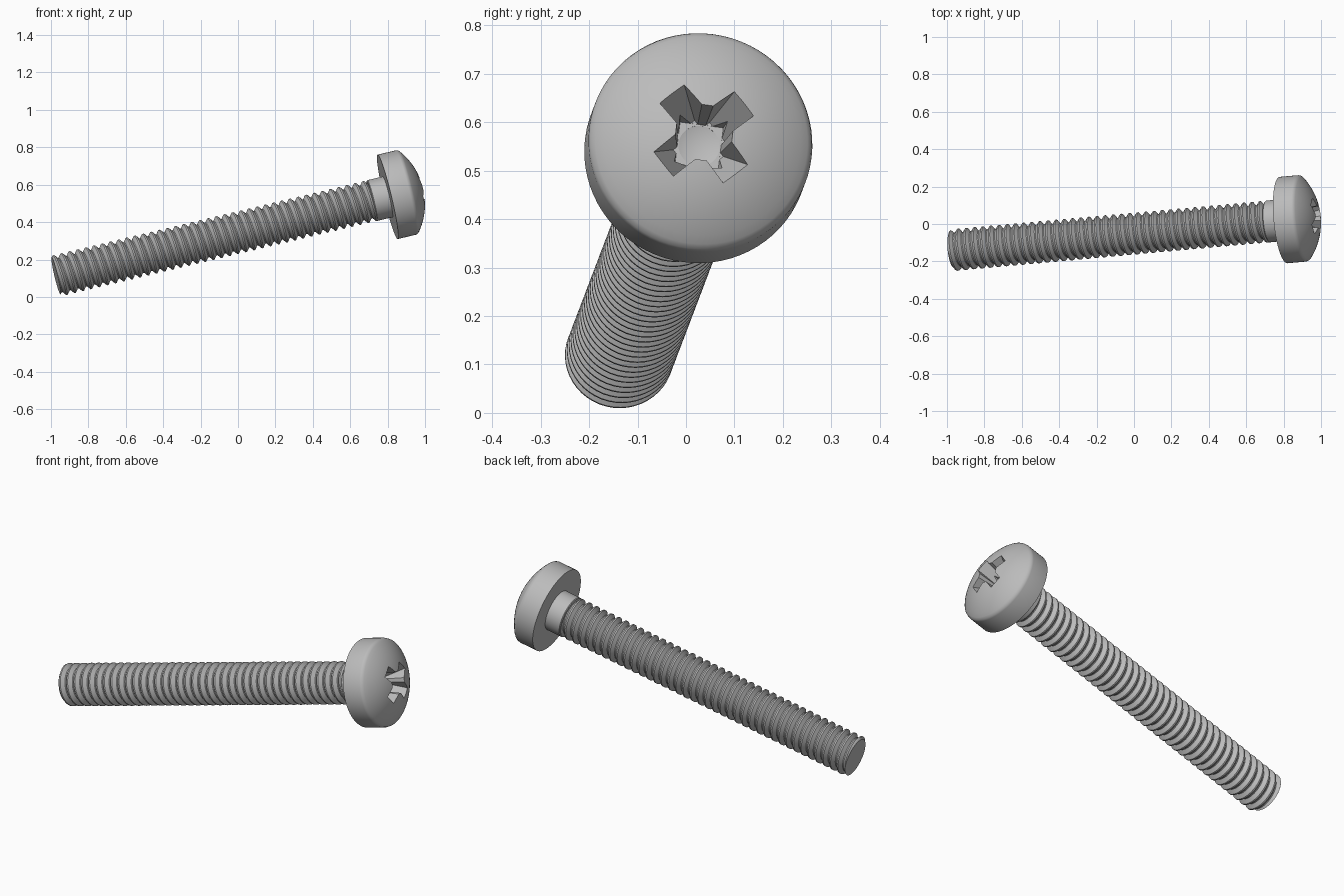
import bpy, bmesh
from math import pi, sin, cos, sqrt
from mathutils import Matrix, Vector

cube = bpy.data.objects.get("Cube")
if cube:
    bpy.data.objects.remove(cube)

# Main sizes, measured along the screw axis from the underside of the head
HEAD_R, SIDE_H, DOME_H = 0.232, 0.11, 0.085
SHANK_R, ROOT_R, NECK, LENGTH = 0.112, 0.092, 0.085, 1.829
PITCH, SEGS = 0.045, 48

steel = bpy.data.materials.new("grey steel")
steel.use_nodes = True
grey = (0.5, 0.5, 0.5, 1)
steel.diffuse_color = grey
steel.node_tree.nodes["Principled BSDF"].inputs["Base Color"].default_value = grey

# Leaning pose: local z is the screw axis, local x follows one recess arm
base = Vector((0.80, 0.021, 0.535))
axis = (base - Vector((-0.972, -0.14, 0.112))).normalized()
arm = Vector((0, 0.78, 0.62))
arm = (arm - axis * arm.dot(axis)).normalized()
pose = Matrix((arm, axis.cross(arm), axis)).transposed().to_4x4()
pose.translation = base


def make(name, bm):
    bmesh.ops.recalc_face_normals(bm, faces=bm.faces)
    mesh = bpy.data.meshes.new(name)
    bm.to_mesh(mesh)
    bm.free()
    mesh.materials.append(steel)
    obj = bpy.data.objects.new(name, mesh)
    bpy.context.collection.objects.link(obj)
    obj.matrix_world = pose
    return obj


def lathe(name, profile, segs=72):
    bm = bmesh.new()
    verts = [bm.verts.new((r, 0, z)) for r, z in profile]
    edges = [bm.edges.new(pair) for pair in zip(verts, verts[1:])]
    bmesh.ops.spin(bm, geom=verts + edges, axis=(0, 0, 1), cent=(0, 0, 0),
                   angle=2 * pi, steps=segs)
    bmesh.ops.remove_doubles(bm, verts=bm.verts, dist=1e-5)
    return make(name, bm)


def tapered_block(name, low, high, z_low, z_high, turn=0):
    bm = bmesh.new()
    bmesh.ops.create_cube(bm, size=2)
    for v in bm.verts:
        size = high if v.co.z > 0 else low
        v.co = (v.co.x * size[0], v.co.y * size[1], z_high if v.co.z > 0 else z_low)
    bm.transform(Matrix.Rotation(turn, 4, "Z"))
    return make(name, bm)


def smooth(obj):
    bpy.ops.object.select_all(action="DESELECT")
    obj.select_set(True)
    bpy.context.view_layer.objects.active = obj
    bpy.ops.object.shade_smooth_by_angle(angle=0.6)


# Pan head: straight side, eased rim, spherical dome
dome_r = (HEAD_R ** 2 + DOME_H ** 2) / (2 * DOME_H)
centre = SIDE_H + DOME_H - dome_r
profile = [(0, 0), (HEAD_R, 0), (HEAD_R, 0.1), (0.229, 0.111)]
for i in range(12, -1, -1):
    a = 0.66 * i / 12
    profile.append((dome_r * sin(a), centre + dome_r * cos(a)))
head = lathe("head", profile)

# Cross recess: two tapered arms, a tapered square core and a conical floor
cutters = [
    tapered_block("recess_arm", (0.048, 0.026), (0.1265, 0.0345), 0.07, 0.215, turn)
    for turn in (0, pi / 2)]
cutters.append(tapered_block("recess_core", (0.045, 0.045), (0.062, 0.062),
                             0.0695, 0.22, pi / 4))
cutters.append(lathe("recess_floor", [(0, 0.055), (0.043, 0.069), (0.043, 0.08),
                                      (0, 0.08)], 24))
for cutter in cutters:
    cutter.hide_render = True
    mod = head.modifiers.new("recess", "BOOLEAN")
    mod.operation, mod.solver, mod.object = "DIFFERENCE", "EXACT", cutter
graph = bpy.context.evaluated_depsgraph_get()
cut_mesh = bpy.data.meshes.new_from_object(head.evaluated_get(graph))
head.modifiers.clear()
head.data = cut_mesh
for cutter in cutters:
    bpy.data.objects.remove(cutter)
smooth(head)

# Threaded shank: a helical sheet of crests and roots, trimmed flat at both ends
shape = [(0, SHANK_R), (0.17, SHANK_R), (0.52, ROOT_R), (0.65, ROOT_R)]
turns = int((LENGTH - NECK) / PITCH) + 4
rows = [(t + s, r) for t in range(turns) for s, r in shape]
bm = bmesh.new()
grid = []
for i in range(SEGS):
    a = 2 * pi * i / SEGS
    grid.append([bm.verts.new((r * cos(a), r * sin(a),
                               -LENGTH + PITCH * (t - 2 + i / SEGS)))
                 for t, r in rows])
for i in range(SEGS):
    shift = len(shape) if i == SEGS - 1 else 0
    near, far = grid[i], grid[(i + 1) % SEGS]
    for j in range(len(rows) - 1 - shift):
        bm.faces.new((near[j + shift], far[j + shift], far[j + 1 + shift],
                      near[j + 1 + shift]) if not shift else
                     (near[j], far[j + shift], far[j + 1 + shift], near[j + 1]))
for z, side in ((-LENGTH, -1), (-NECK, 1)):
    bmesh.ops.bisect_plane(bm, geom=bm.verts[:] + bm.edges[:] + bm.faces[:],
                           dist=1e-6, plane_co=(0, 0, z), plane_no=(0, 0, side),
                           clear_outer=True)
    rim = [e for e in bm.edges if e.is_boundary
           and all(abs(v.co.z - z) < 1e-4 for v in e.verts)]
    bmesh.ops.edgeloop_fill(bm, edges=rim)
# Slight chamfer at the tip
for v in bm.verts:
    limit = 0.104 + v.co.z + LENGTH
    radius = sqrt(v.co.x ** 2 + v.co.y ** 2)
    if radius > limit:
        v.co.x *= limit / radius
        v.co.y *= limit / radius
smooth(make("threaded_shank", bm))

# Plain neck between thread and head
smooth(lathe("neck", [(0, -NECK - 0.004), (SHANK_R - 0.004, -NECK - 0.004),
                      (SHANK_R, -NECK), (SHANK_R, 0.01), (0, 0.01)]))
